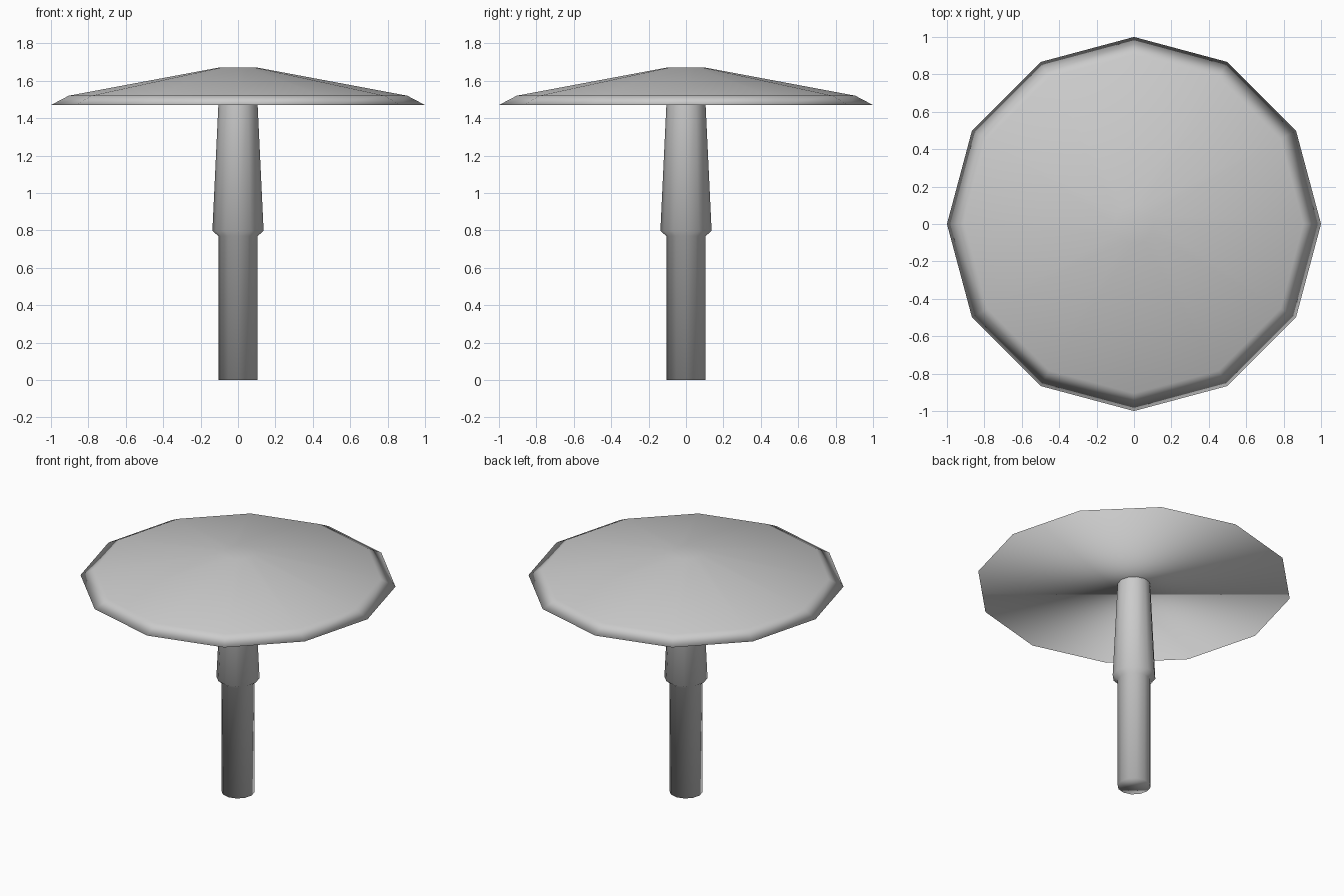
import bpy, bmesh
from math import cos, sin, tau

if "Cube" in bpy.data.objects:
    bpy.data.objects.remove(bpy.data.objects["Cube"])

SIDES = 12


def lathe(name, profile, cap_bottom=True, cap_top=True):
    """Revolve (radius, height) points, listed bottom to top, about z."""
    bm = bmesh.new()
    rings = [[bm.verts.new((r * cos(tau * i / SIDES), r * sin(tau * i / SIDES), z))
              for i in range(SIDES)] for r, z in profile]
    for low, high in zip(rings, rings[1:]):
        for i in range(SIDES):
            j = (i + 1) % SIDES
            bm.faces.new((low[i], low[j], high[j], high[i]))
    if cap_bottom:
        bm.faces.new(rings[0][::-1])
    if cap_top:
        bm.faces.new(rings[-1])
    for face in bm.faces:
        face.smooth = True
    mesh = bpy.data.meshes.new(name)
    bm.to_mesh(mesh)
    bm.free()
    obj = bpy.data.objects.new(name, mesh)
    bpy.context.collection.objects.link(obj)
    return obj


# Post with a tapered upper sleeve, open where it meets the disc
lathe("post", [(0.105, 0), (0.105, 0.77), (0.137, 0.797), (0.105, 1.47)],
      cap_top=False)

# Wide shallow disc with a bevelled rim and flat underside
lathe("canopy", [(1.0, 1.47), (0.905, 1.52), (0.105, 1.67)])
